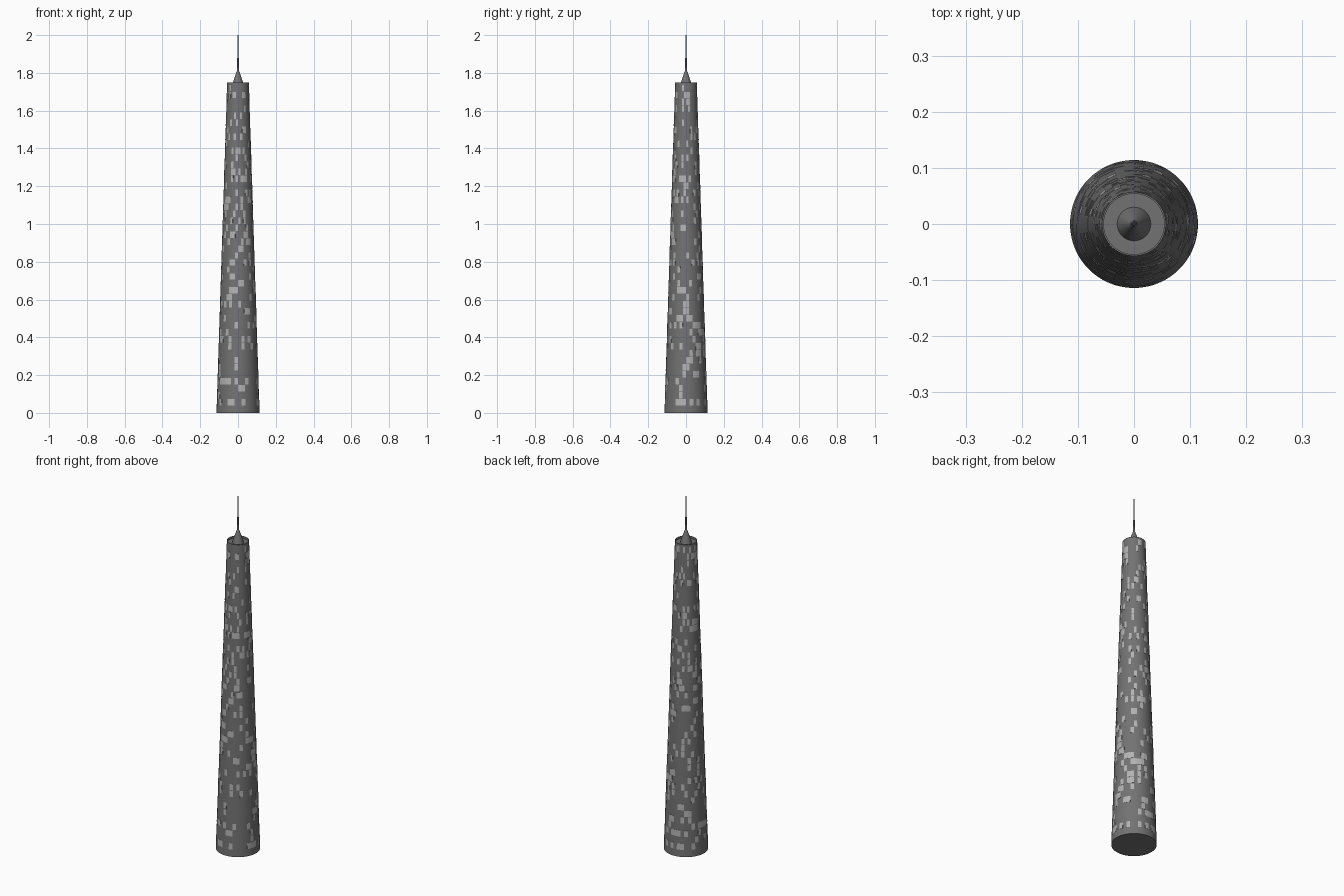
import bpy, bmesh, random
from math import sin, cos, tau

if "Cube" in bpy.data.objects:
    bpy.data.objects.remove(bpy.data.objects["Cube"])

random.seed(7)
H, R0, R1 = 1.75, 0.114, 0.057


def material(name, v):
    m = bpy.data.materials.new(name)
    m.diffuse_color = (v, v, v, 1)
    m.use_nodes = True
    m.node_tree.nodes["Principled BSDF"].inputs["Base Color"].default_value = m.diffuse_color
    return m


facade = material("dark_grey", 0.17)
glass = material("light_grey", 0.45)


def radius(z):
    return R0 + (R1 - R0) * z / H


def finish(bm, name, mat):
    me = bpy.data.meshes.new(name)
    bmesh.ops.recalc_face_normals(bm, faces=bm.faces)
    bm.to_mesh(me)
    bm.free()
    ob = bpy.data.objects.new(name, me)
    bpy.context.collection.objects.link(ob)
    me.materials.append(mat)
    bpy.context.view_layer.objects.active = ob
    ob.select_set(True)
    bpy.ops.object.shade_smooth_by_angle(angle=0.5)
    ob.select_set(False)
    return ob


def lathe(name, profile, n, mat):
    """Closed solid turned from (radius, z) points, capped at both ends."""
    bm = bmesh.new()
    rings = [[bm.verts.new((r * cos(tau * i / n), r * sin(tau * i / n), z))
              for i in range(n)] for r, z in profile]
    for a, b in zip(rings, rings[1:]):
        for i in range(n):
            j = (i + 1) % n
            bm.faces.new((a[i], a[j], b[j], b[i]))
    bm.faces.new(rings[0][::-1])
    bm.faces.new(rings[-1])
    return finish(bm, name, mat)


# Tapered shaft with a shallow parapet around the roof
lathe("tower_shaft", [(R0, 0), (R1, H), (R1 - 0.003, H), (R1 - 0.003, H - 0.012)], 72, facade)

# Roof cone and two-stage mast
lathe("roof_cone", [(0.03, H - 0.012), (0.022, H + 0.015), (0.006, H + 0.06)], 32, facade)
lathe("mast_lower", [(0.006, H + 0.05), (0.004, 1.88)], 16, facade)
lathe("mast_upper", [(0.0028, 1.87), (0.002, 2.0)], 12, facade)

# Scattered window panels standing just proud of the shaft
COLS, ROWS, Z0, Z1 = 36, 46, 0.04, 1.74
bm = bmesh.new()
step = (Z1 - Z0) / ROWS
for row in range(ROWS):
    for col in range(COLS):
        if random.random() > 0.22:
            continue
        za, zb = Z0 + row * step, Z0 + (row + 0.92) * step
        corners = []
        for off in (-0.0005, 0.0007):
            for z in (za, zb):
                for k in (0, 0.5, 1):
                    a = tau * (col + k) / COLS
                    r = radius(z) + off
                    corners.append(bm.verts.new((r * cos(a), r * sin(a), z)))
        for ids in ((6, 7, 10, 9), (7, 8, 11, 10), (0, 6, 9, 3), (2, 5, 11, 8),
                    (3, 9, 10, 4), (4, 10, 11, 5), (0, 1, 7, 6), (1, 2, 8, 7),
                    (0, 3, 4, 1), (1, 4, 5, 2)):
            bm.faces.new([corners[i] for i in ids])
finish(bm, "window_panels", glass)
